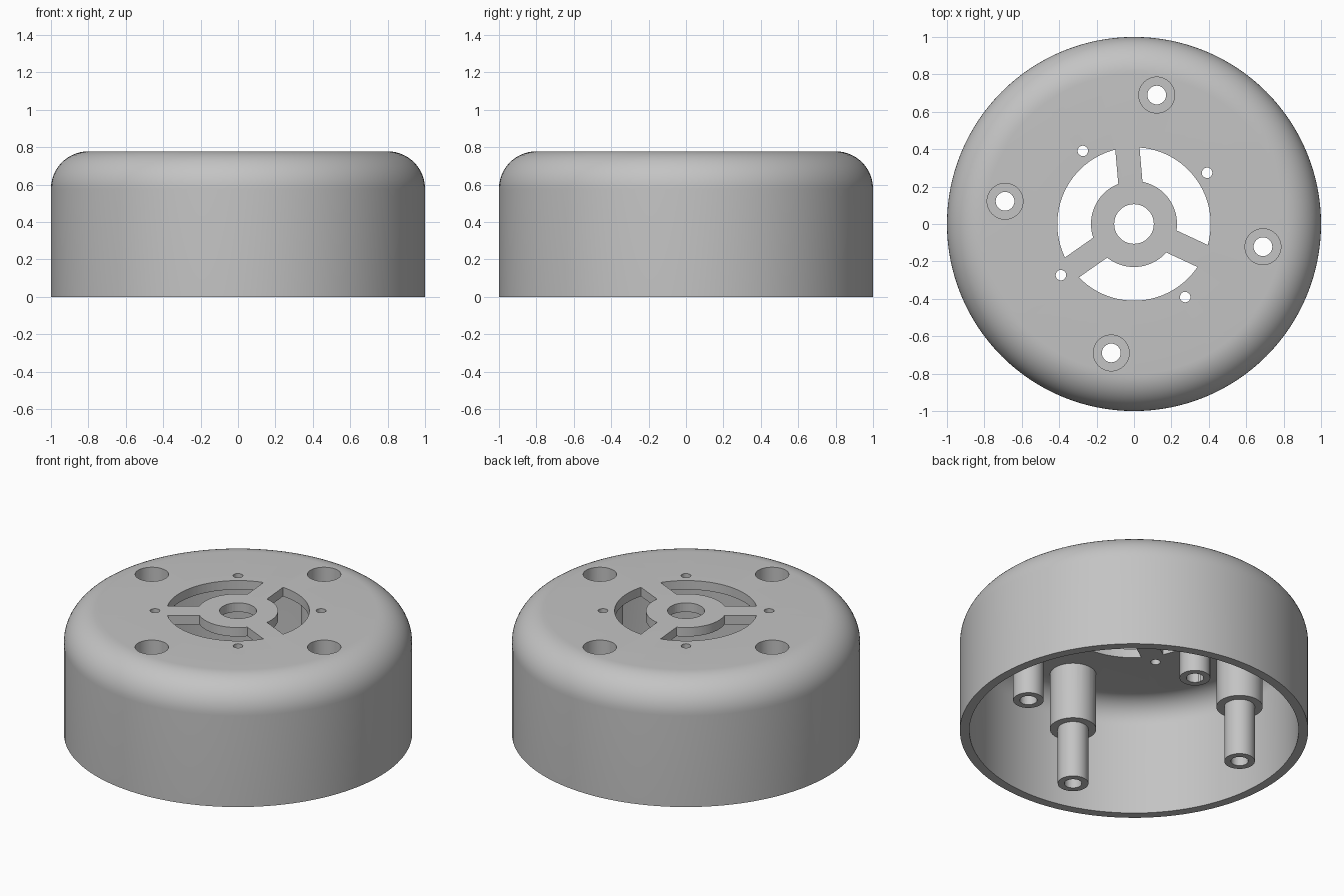
import bpy, bmesh, math
from mathutils import Vector, Matrix

if "Cube" in bpy.data.objects:
    bpy.data.objects.remove(bpy.data.objects["Cube"])

HEIGHT, CEILING = 0.778, 0.721
R_OUT, R_IN = 1.0, 0.945
FILLET, FILLET_IN = 0.2, 0.145

grey = bpy.data.materials.new("light_grey")
grey.diffuse_color = (0.55, 0.55, 0.55, 1)
grey.use_nodes = True
grey.node_tree.nodes["Principled BSDF"].inputs["Base Color"].default_value = grey.diffuse_color


def finish(bm, name):
    bmesh.ops.remove_doubles(bm, verts=bm.verts, dist=1e-5)
    bmesh.ops.recalc_face_normals(bm, faces=bm.faces)
    mesh = bpy.data.meshes.new(name)
    bm.to_mesh(mesh)
    bm.free()
    mesh.materials.append(grey)
    obj = bpy.data.objects.new(name, mesh)
    bpy.context.collection.objects.link(obj)
    return obj


def lathe(name, profile, steps, x=0, y=0):
    """Spin a closed (radius, z) profile around a vertical axis at x, y."""
    bm = bmesh.new()
    vs = [bm.verts.new((r, 0, z)) for r, z in profile]
    es = [bm.edges.new((vs[i], vs[(i + 1) % len(vs)])) for i in range(len(vs))]
    bmesh.ops.spin(bm, geom=vs + es, cent=(0, 0, 0), axis=(0, 0, 1),
                   angle=math.tau, steps=steps, use_merge=True)
    bmesh.ops.remove_doubles(bm, verts=bm.verts, dist=1e-5)
    bmesh.ops.dissolve_degenerate(bm, edges=bm.edges, dist=1e-6)
    # drop the edge lying on the axis of solid profiles
    loose = [e for e in bm.edges if not e.link_faces]
    bmesh.ops.delete(bm, geom=loose, context='EDGES')
    bmesh.ops.transform(bm, matrix=Matrix.Translation((x, y, 0)), verts=bm.verts)
    return finish(bm, name)


def fillet(r, z, rad, n=14):
    """Quarter round from the wall up to the flat top."""
    return [(r - rad + rad * math.cos(math.pi / 2 * i / n),
             z - rad + rad * math.sin(math.pi / 2 * i / n)) for i in range(n + 1)]


def slot(name, start, end, r_in=0.23, r_out=0.41, half=0.065, n=24):
    """Ring segment between two parallel-sided spokes."""
    def arc(r):
        a, b = start + math.asin(half / r), end - math.asin(half / r)
        return [(r * math.cos(a + (b - a) * i / n),
                 r * math.sin(a + (b - a) * i / n)) for i in range(n + 1)]
    bm = bmesh.new()
    face = bm.faces.new([bm.verts.new((x, y, 0.6))
                         for x, y in arc(r_out) + arc(r_in)[::-1]])
    top = bmesh.ops.extrude_face_region(bm, geom=[face])["geom"]
    bmesh.ops.translate(bm, vec=Vector((0, 0, 0.4)),
                        verts=[v for v in top if isinstance(v, bmesh.types.BMVert)])
    return finish(bm, name)


def combine(target, tool, operation):
    mod = target.modifiers.new("bool", 'BOOLEAN')
    mod.operation, mod.solver, mod.object = operation, 'EXACT', tool
    bpy.context.view_layer.objects.active = target
    bpy.ops.object.modifier_apply(modifier=mod.name)
    bpy.data.objects.remove(tool)


# Hollow cup with rounded top edge
outer = [(R_OUT, 0)] + fillet(R_OUT, HEIGHT, FILLET) + [(0, HEIGHT)]
inner = [(0, CEILING)] + fillet(R_IN, CEILING, FILLET_IN)[::-1] + [(R_IN, 0)]
housing = lathe("housing", outer + inner, 128)

# Four stepped screw posts, with counterbored holes
spots = [(0.70 * math.cos(math.radians(80 + 90 * k)),
          0.70 * math.sin(math.radians(80 + 90 * k))) for k in range(4)]
for x, y in spots:
    post = lathe("post", [(0, 0), (0.088, 0), (0.088, 0.36), (0.133, 0.36),
                          (0.133, 0.745), (0, 0.745)], 48, x, y)
    combine(housing, post, 'UNION')
for x, y in spots:
    bore = lathe("bore", [(0, -0.1), (0.05, -0.1), (0.05, 0.40), (0.096, 0.40),
                          (0.096, 0.9), (0, 0.9)], 48, x, y)
    combine(housing, bore, 'DIFFERENCE')

# Centre hole and four small mounting holes
holes = [(0, 0, 0.106)]
holes += [(0.477 * math.cos(math.radians(35 + 90 * k)),
           0.477 * math.sin(math.radians(35 + 90 * k)), 0.028) for k in range(4)]
for x, y, r in holes:
    combine(housing, lathe("hole", [(0, 0.6), (r, 0.6), (r, 0.9), (0, 0.9)], 40, x, y),
            'DIFFERENCE')

# Three curved slots that leave a hub and three spokes
for k in range(3):
    a = math.radians(95 + 120 * k)
    combine(housing, slot("slot", a, a + math.tau / 3), 'DIFFERENCE')

# Smooth rounds, sharp rims
bpy.ops.object.select_all(action='DESELECT')
housing.select_set(True)
bpy.context.view_layer.objects.active = housing
bpy.ops.object.shade_smooth_by_angle(angle=math.radians(30))
